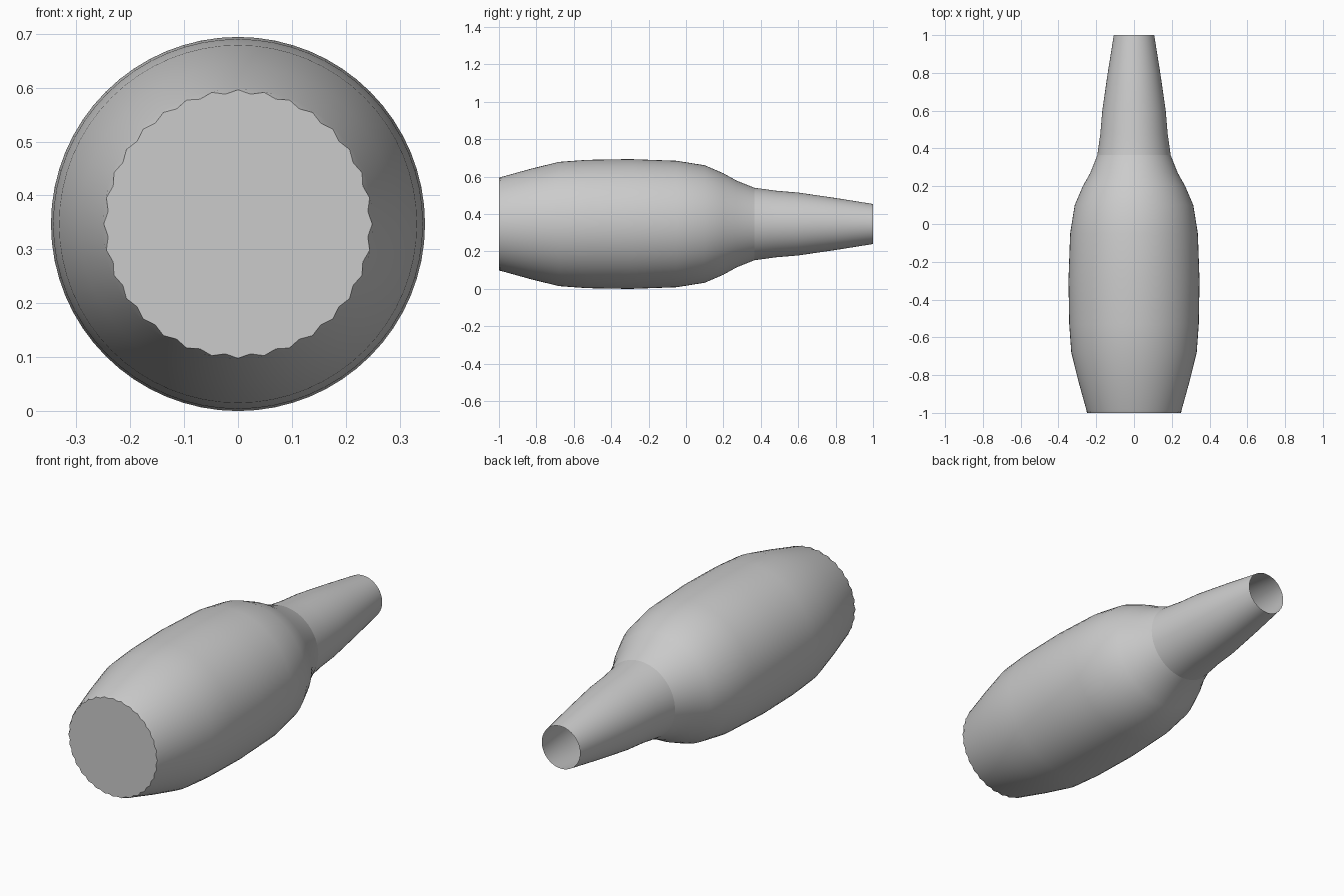
import bpy, bmesh
from math import sin, cos, pi, radians

if "Cube" in bpy.data.objects:
    bpy.data.objects.remove(bpy.data.objects["Cube"])

AXIS_Z = 0.347
SIDES = 64


def ring(bm, y, r, flute=0.0):
    """Ring of vertices around the y axis; flute pulls every second one inward."""
    return [bm.verts.new((
        (r - flute * (i % 2)) * sin(2 * pi * i / SIDES), y,
        AXIS_Z + (r - flute * (i % 2)) * cos(2 * pi * i / SIDES)))
        for i in range(SIDES)]


def bridge(bm, a, b):
    for i in range(SIDES):
        j = (i + 1) % SIDES
        bm.faces.new((a[i], a[j], b[j], b[i]))


def lathe(name, profile, flute=0.0, cap=False):
    bm = bmesh.new()
    rings = [ring(bm, y, r, flute if k == 0 else 0.0)
             for k, (y, r) in enumerate(profile)]
    for a, b in zip(rings, rings[1:]):
        bridge(bm, a, b)
    if cap:
        bm.faces.new(rings[0])
    bmesh.ops.recalc_face_normals(bm, faces=bm.faces)
    # open tubes: make sure the normals point away from the axis
    f = bm.faces[0]
    c = f.calc_center_median()
    if f.normal.x * c.x + f.normal.z * (c.z - AXIS_Z) < 0:
        bmesh.ops.reverse_faces(bm, faces=bm.faces)
    mesh = bpy.data.meshes.new(name)
    bm.to_mesh(mesh)
    bm.free()
    ob = bpy.data.objects.new(name, mesh)
    bpy.context.collection.objects.link(ob)
    bpy.ops.object.select_all(action='DESELECT')
    bpy.context.view_layer.objects.active = ob
    ob.select_set(True)
    bpy.ops.object.shade_smooth_by_angle(angle=radians(35))
    return ob


# Barrel-shaped body with a scalloped rim and a flat closed front end
lathe("body", [(-1.0, 0.249), (-0.985, 0.252), (-0.83, 0.295), (-0.68, 0.332),
               (-0.53, 0.343), (-0.3, 0.347), (-0.05, 0.338), (0.1, 0.314),
               (0.2, 0.271), (0.27, 0.232), (0.365, 0.194)],
      flute=0.007, cap=True)

# Tapered neck, open at the tip
lathe("neck", [(0.365, 0.194), (0.48, 0.178), (0.6, 0.168),
               (0.8, 0.139), (1.0, 0.107)])
